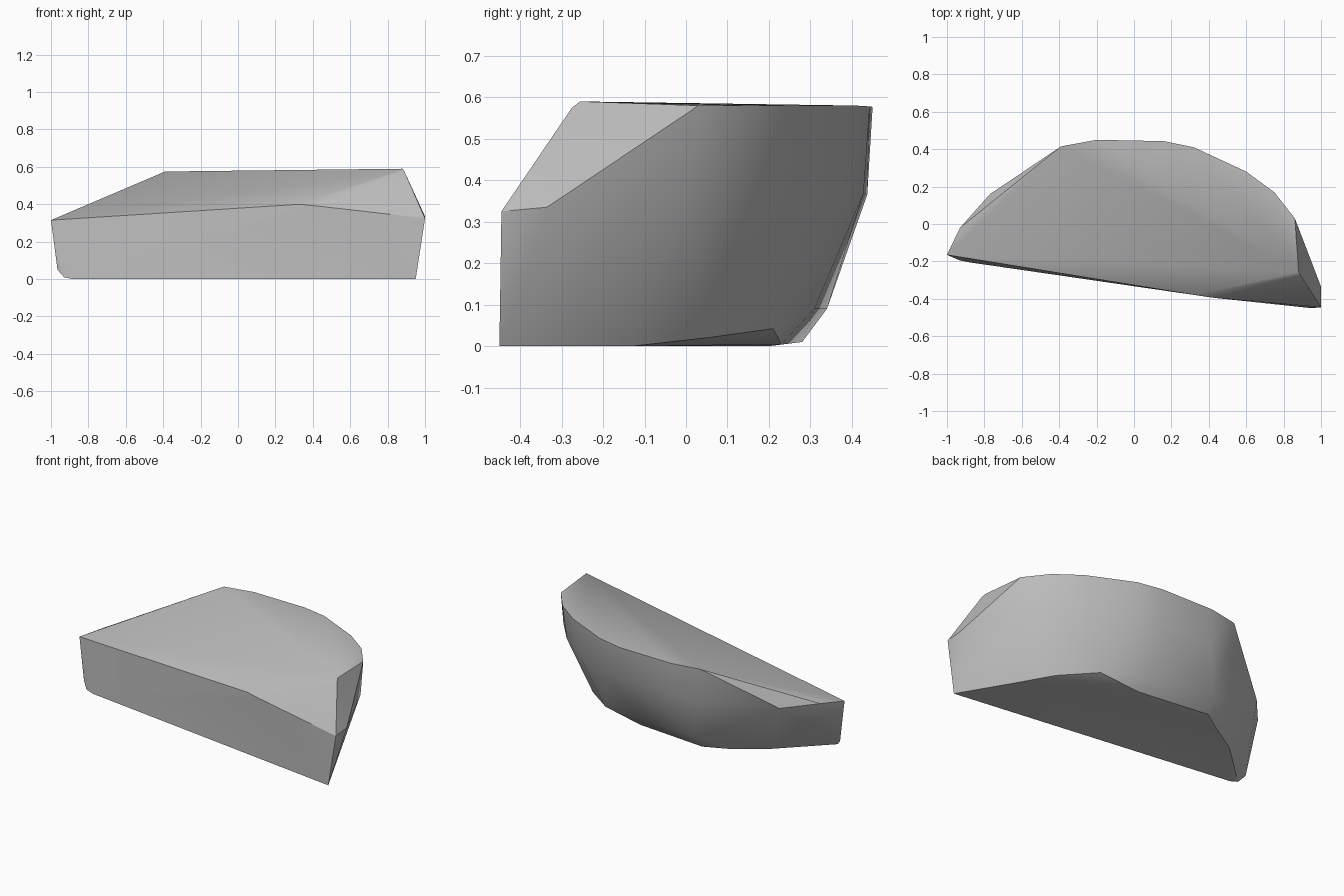
import bpy
import bmesh
from math import radians

cube = bpy.data.objects.get("Cube")
if cube:
    bpy.data.objects.remove(cube, do_unlink=True)

# Flat top rim, running round the back from the front corner
rim = [(.89, -.275, .575), (.88, -.255, .59), (.86, .03, .58), (.75, .17, .58),
       (.6, .28, .58), (.32, .41, .58), (.16, .443, .578), (-.2, .45, .577),
       (-.39, .415, .575)]

# Sloping front lip and both ends
lip = [(-1, -.165, .315), (.33, -.38, .4), (.43, -.395, .39), (1, -.445, .325),
       (1, -.335, .335), (-.93, -.02, .335), (-.77, .16, .33)]

# Bulge of the back wall
wall = [(.855, .01, .375), (.73, .155, .37), (.57, .27, .37), (.3, .395, .37),
        (.15, .428, .368), (-.2, .437, .365), (-.36, .4, .365),
        (.12, .31, .09), (-.3, .34, .09), (-.965, -.17, .05)]

# Underside outline
base = [(.95, -.45, 0), (.76, -.13, 0), (.62, .05, .02), (.42, .21, .042),
        (.16, .23, .004), (-.31, .28, .01), (-.44, .2, 0), (-.64, .075, .005),
        (-.93, -.195, .01), (-.88, -.205, 0)]

# Faceted stone: skin around the outlines
bm = bmesh.new()
for point in rim + lip + wall + base:
    bm.verts.new(point)
bmesh.ops.convex_hull(bm, input=bm.verts[:])
loose = [v for v in bm.verts if not v.link_faces]
bmesh.ops.delete(bm, geom=loose, context='VERTS')
bmesh.ops.recalc_face_normals(bm, faces=bm.faces[:])
mesh = bpy.data.meshes.new("stone")
bm.to_mesh(mesh)
bm.free()
stone = bpy.data.objects.new("stone", mesh)
bpy.context.collection.objects.link(stone)

# Plain grey
grey = bpy.data.materials.new("stone grey")
grey.use_nodes = True
colour = (.5, .5, .5, 1)
grey.diffuse_color = colour
grey.node_tree.nodes["Principled BSDF"].inputs["Base Color"].default_value = colour
mesh.materials.append(grey)

# Soft facets with crisp main edges
bpy.ops.object.select_all(action='DESELECT')
stone.select_set(True)
bpy.context.view_layer.objects.active = stone
bpy.ops.object.shade_smooth_by_angle(angle=radians(30))
